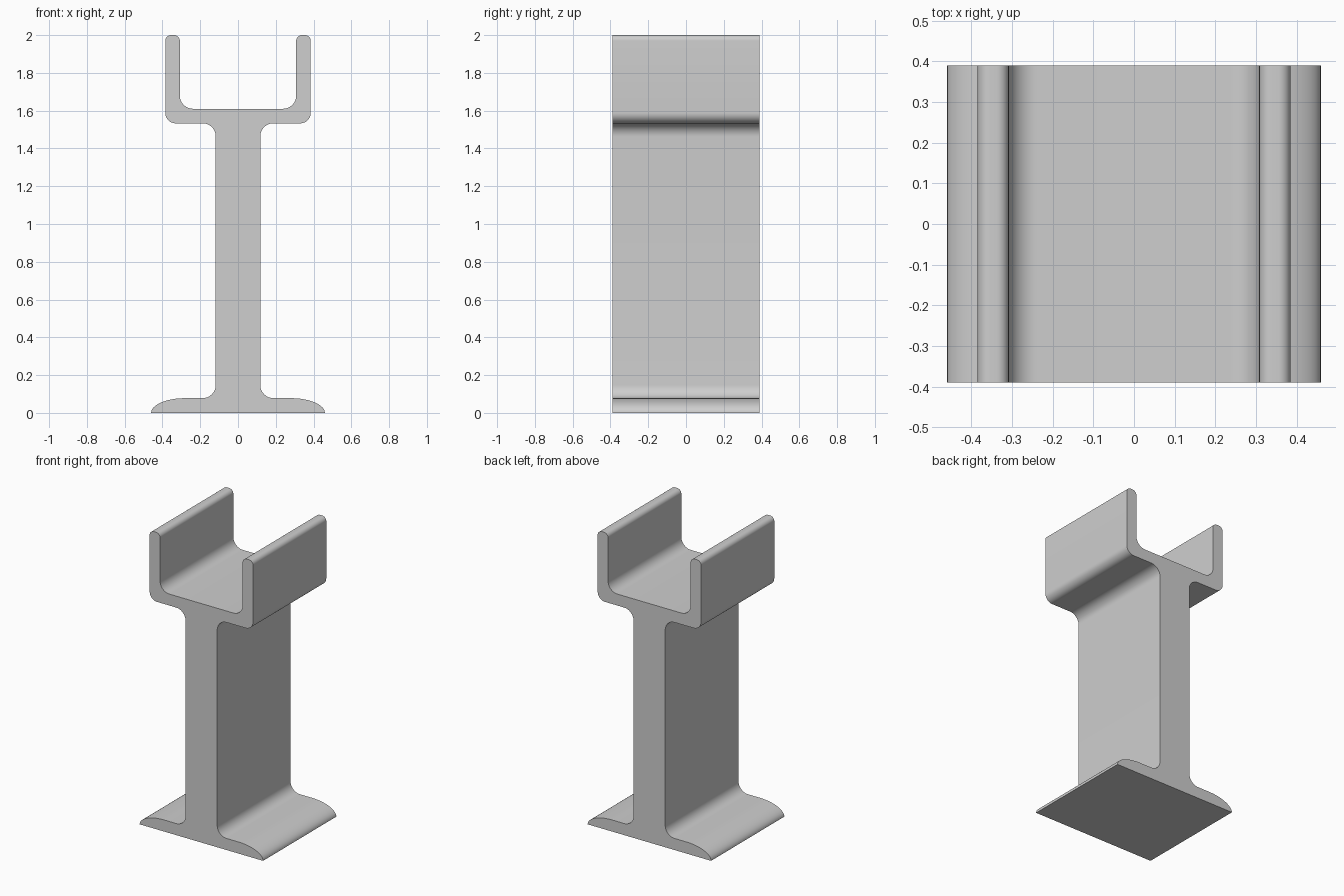
import bpy, bmesh, math
from mathutils import Vector

if "Cube" in bpy.data.objects:
    bpy.data.objects.remove(bpy.data.objects["Cube"])

HALF_DEPTH = 0.39
STEPS = 12

# Half of the front outline: corner x, corner z, radius along incoming edge, along outgoing edge
CORNERS = [
    (0.46, 0.078, 0.078, 0.18),    # domed foot edge
    (0.118, 0.078, 0.07, 0.07),    # foot to web
    (0.118, 1.533, 0.07, 0.07),    # web to channel
    (0.385, 1.533, 0.055, 0.055),  # channel lower outer corner
    (0.385, 2.0, 0.03, 0.03),      # lip outer
    (0.308, 2.0, 0.03, 0.03),      # lip inner
    (0.308, 1.61, 0.07, 0.07),     # channel inner corner
]


def rounded(corners, start, end):
    """Replace each corner with a quarter ellipse."""
    pts = [Vector(start)] + [Vector(c[:2]) for c in corners] + [Vector(end)]
    out = []
    for i, (_, _, r0, r1) in enumerate(corners, 1):
        c = pts[i]
        a = (pts[i - 1] - c).normalized() * r0
        b = (pts[i + 1] - c).normalized() * r1
        for k in range(STEPS + 1):
            t = math.pi / 2 * k / STEPS
            out.append(c + a * (1 - math.sin(t)) + b * (1 - math.cos(t)))
    return out


half = rounded(CORNERS, (0.46, 0.0), (0.0, 1.61))
outline = half + [Vector((-p.x, p.y)) for p in reversed(half)]

# Extrude the whole outline along y
bm = bmesh.new()
face = bm.faces.new([bm.verts.new((p.x, -HALF_DEPTH, p.y)) for p in outline])
ext = bmesh.ops.extrude_face_region(bm, geom=[face], use_keep_orig=True)
verts = [g for g in ext["geom"] if isinstance(g, bmesh.types.BMVert)]
bmesh.ops.translate(bm, verts=verts, vec=(0, 2 * HALF_DEPTH, 0))
bmesh.ops.recalc_face_normals(bm, faces=bm.faces)
mesh = bpy.data.meshes.new("channel_support_beam")
bm.to_mesh(mesh)
bm.free()

beam = bpy.data.objects.new("channel_support_beam", mesh)
bpy.context.collection.objects.link(beam)

mat = bpy.data.materials.new("light_grey")
mat.diffuse_color = (0.62, 0.62, 0.62, 1)
mat.use_nodes = True
mat.node_tree.nodes["Principled BSDF"].inputs["Base Color"].default_value = mat.diffuse_color
mesh.materials.append(mat)

bpy.context.view_layer.objects.active = beam
beam.select_set(True)
bpy.ops.object.shade_smooth_by_angle(angle=math.radians(30))
